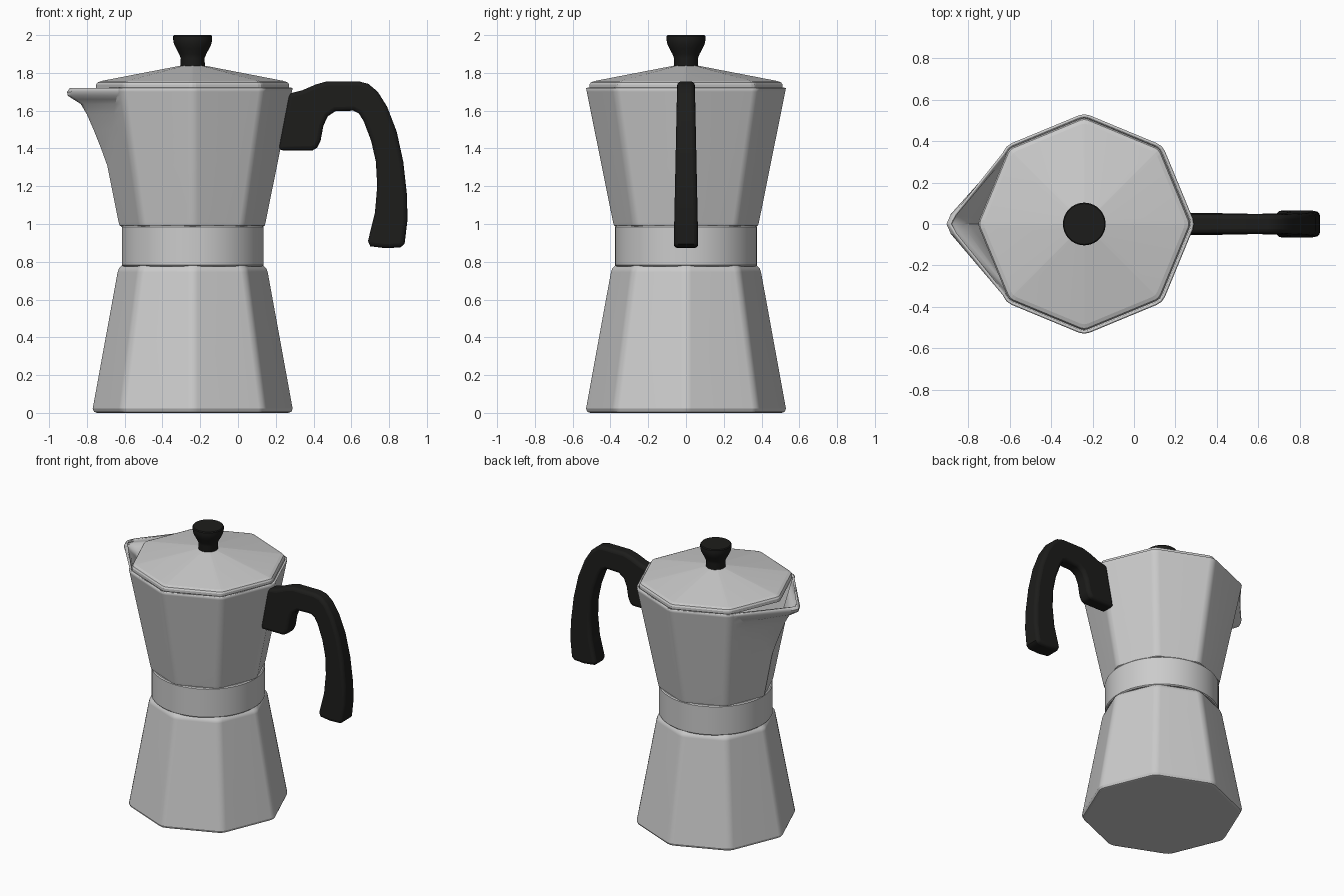
import bpy, bmesh, math
from mathutils import Vector

if "Cube" in bpy.data.objects:
    bpy.data.objects.remove(bpy.data.objects["Cube"])

CX = -0.24  # pot axis


def finish(name, bm, angle=30, mat=None):
    bmesh.ops.remove_doubles(bm, verts=bm.verts, dist=0.0005)
    bmesh.ops.recalc_face_normals(bm, faces=bm.faces)
    me = bpy.data.meshes.new(name)
    bm.to_mesh(me)
    bm.free()
    me.shade_smooth()
    me.set_sharp_from_angle(angle=math.radians(angle))
    ob = bpy.data.objects.new(name, me)
    bpy.context.collection.objects.link(ob)
    if mat:
        me.materials.append(mat)
    return ob


def weighted(ob):
    ob.modifiers.new("normals", 'WEIGHTED_NORMAL').keep_sharp = True


def loft(rings, cap_top=True):
    bm = bmesh.new()
    vs = [[bm.verts.new(p) for p in r] for r in rings]
    n = len(vs[0])
    for a, b in zip(vs, vs[1:]):
        for i in range(n):
            j = (i + 1) % n
            bm.faces.new((a[i], a[j], b[j], b[i]))
    bm.faces.new(vs[0][::-1])
    if cap_top:
        bm.faces.new(vs[-1])
    return bm


def corner(r, z, k, c=0.03):
    """Softened corner k of an octagon: three points."""
    def at(i):
        a = i * math.pi / 4
        return Vector((CX + r * math.cos(a), r * math.sin(a), z))
    v = at(k)
    p = v + (at(k - 1) - v).normalized() * c
    q = v + (at(k + 1) - v).normalized() * c
    return [p, v * 0.5 + (p + q) * 0.25, q]


def octagon(r, z, c=0.03):
    return [p for k in range(8) for p in corner(r, z, k, c)]


def circle(r, z, n=64):
    return [Vector((CX + r * math.cos(2 * math.pi * i / n),
                    r * math.sin(2 * math.pi * i / n), z)) for i in range(n)]


black = bpy.data.materials.new("black_plastic")
black.diffuse_color = (0.012, 0.012, 0.011, 1)
black.use_nodes = True
black.node_tree.nodes["Principled BSDF"].inputs["Base Color"].default_value = black.diffuse_color

# Water chamber
weighted(finish("water_chamber", loft([octagon(r, z) for r, z in (
    (0.512, 0), (0.528, 0.006), (0.535, 0.022), (0.403, 0.745),
    (0.396, 0.765), (0.375, 0.785))])))

# Round collar
weighted(finish("collar", loft([circle(r, z) for r, z in (
    (0.368, 0.775), (0.375, 0.782), (0.375, 0.985), (0.368, 0.992))])))

# Jug with the spout pulled out of the corner on the -x side
def jug_ring(r, z, t=0.0, tip=None):
    v = Vector((CX - r, 0, z))
    tip = v if tip is None else Vector((tip, 0, z))
    before, after = corner(r, z, 3), corner(r, z, 5)
    ring = [p for k in (5, 6, 7, 0, 1, 2, 3) for p in corner(r, z, k)]
    side = tip + Vector((0.022 * t, 0.05 * t, 0))
    mirror = Vector((side.x, -side.y, z))
    return ring + [v.lerp(before[2], t * 0.98), side, tip, mirror,
                   v.lerp(after[0], t * 0.98)]


def jug_r(z):
    return 0.39 + 0.145 * (z - 1.0) / 0.72


rings = [jug_ring(0.375, 0.985), jug_ring(0.387, 0.992), jug_ring(jug_r(1.01), 1.01),
         jug_ring(jug_r(1.31), 1.31)]
for z, tip in ((1.40, -0.725), (1.50, -0.765), (1.58, -0.80), (1.635, -0.832),
               (1.66, -0.872), (1.68, -0.902), (1.70, -0.905), (1.72, -0.89)):
    rings.append(jug_ring(jug_r(z), z, (z - 1.31) / 0.41, tip))
jug = finish("jug", loft(rings, cap_top=False))
wall = jug.modifiers.new("wall", 'SOLIDIFY')
wall.thickness = 0.014
wall.offset = -1
weighted(jug)

# Faceted lid
finish("lid", loft([octagon(r, z, c) for r, z, c in (
    (0.515, 1.715, 0.02), (0.515, 1.738, 0.02), (0.508, 1.749, 0.02),
    (0.488, 1.757, 0.02), (0.055, 1.84, 0.003))]), angle=4)

# Lid knob
finish("lid_knob", loft([circle(r, z, 40) for r, z in (
    (0.062, 1.825), (0.065, 1.832), (0.063, 1.878), (0.072, 1.90), (0.088, 1.93),
    (0.099, 1.953), (0.103, 1.975), (0.103, 1.994), (0.098, 2.0))]), mat=black)

# Handle: side profile extruded, widening towards the free end
profile = [(0.215, 1.39), (0.395, 1.39), (0.42, 1.405), (0.437, 1.44), (0.452, 1.52),
           (0.475, 1.57), (0.515, 1.597), (0.61, 1.60), (0.64, 1.585), (0.665, 1.545),
           (0.705, 1.44), (0.73, 1.33), (0.737, 1.2), (0.725, 1.06), (0.688, 0.91),
           (0.70, 0.882), (0.78, 0.872), (0.86, 0.876), (0.882, 0.895), (0.897, 1.02), (0.895, 1.15),
           (0.875, 1.33), (0.84, 1.49), (0.79, 1.62), (0.74, 1.70), (0.69, 1.742),
           (0.64, 1.755), (0.47, 1.755), (0.41, 1.738), (0.34, 1.708), (0.268, 1.69)]


def half(z):
    return 0.065 - (z - 0.88) * 0.021


bm = loft([[Vector((x, s * half(z), z)) for x, z in profile] for s in (-1, 1)])
handle = finish("handle", bm, angle=40, mat=black)
bev = handle.modifiers.new("round", 'BEVEL')
bev.width = 0.022
bev.segments = 3
bev.limit_method = 'ANGLE'
bev.angle_limit = math.radians(60)
weighted(handle)
